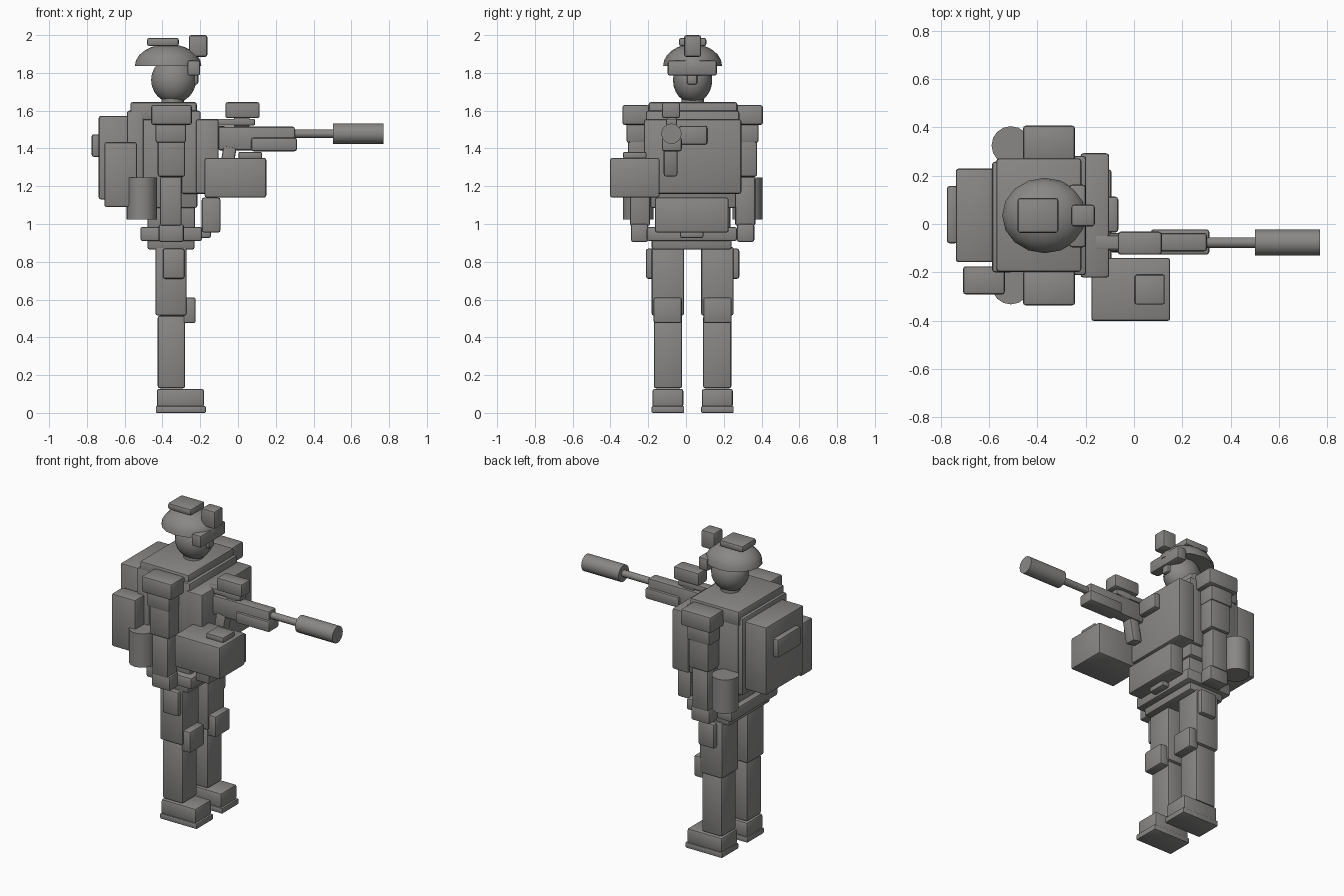
import bpy, bmesh, math
from mathutils import Matrix, Vector

if "Cube" in bpy.data.objects:
    bpy.data.objects.remove(bpy.data.objects["Cube"])

MID = 0.035  # y of the figure's plane of symmetry

grey = bpy.data.materials.new("grey")
grey.diffuse_color = (0.25, 0.245, 0.24, 1)
grey.use_nodes = True
grey.node_tree.nodes["Principled BSDF"].inputs["Base Color"].default_value = grey.diffuse_color


def finish(name, bm, angle=40):
    mesh = bpy.data.meshes.new(name)
    bm.to_mesh(mesh)
    bm.free()
    mesh.materials.append(grey)
    ob = bpy.data.objects.new(name, mesh)
    bpy.context.collection.objects.link(ob)
    bpy.ops.object.select_all(action='DESELECT')
    ob.select_set(True)
    bpy.context.view_layer.objects.active = ob
    bpy.ops.object.shade_smooth_by_angle(angle=math.radians(angle))
    return ob


def box(name, x, y, z, bevel=0.012, tilt=0):
    """Bevelled block given by its (min, max) on each axis."""
    size = Vector((x[1] - x[0], y[1] - y[0], z[1] - z[0]))
    mid = Vector((x[0] + x[1], y[0] + y[1], z[0] + z[1])) / 2
    bm = bmesh.new()
    bmesh.ops.create_cube(bm, size=1)
    bmesh.ops.scale(bm, vec=size, verts=bm.verts)
    bmesh.ops.bevel(bm, geom=bm.edges[:], offset=min(bevel, min(size) * 0.3),
                    segments=2, profile=0.5, affect='EDGES')
    bmesh.ops.transform(bm, matrix=Matrix.Translation(mid) @ Matrix.Rotation(math.radians(tilt), 4, 'Y'),
                        verts=bm.verts)
    return finish(name, bm)


def pair(name, x, y, z, bevel=0.012):
    """Block on the right side and its mirror on the left."""
    box("right_" + name, x, y, z, bevel)
    box("left_" + name, x, (2 * MID - y[1], 2 * MID - y[0]), z, bevel)


def cylinder(name, centre, radius, length, axis='Z', sides=16):
    bm = bmesh.new()
    bmesh.ops.create_cone(bm, cap_ends=True, segments=sides, radius1=radius,
                          radius2=radius, depth=length)
    turn = Matrix.Rotation(math.pi / 2, 4, 'Y') if axis == 'X' else Matrix()
    bmesh.ops.transform(bm, matrix=Matrix.Translation(centre) @ turn, verts=bm.verts)
    return finish(name, bm)


def ball(name, centre, radii, segments, rings, dome=False):
    bm = bmesh.new()
    bmesh.ops.create_uvsphere(bm, u_segments=segments, v_segments=rings, radius=1)
    if dome:  # keep the upper half and close it
        cut = bmesh.ops.bisect_plane(bm, geom=bm.verts[:] + bm.edges[:] + bm.faces[:], dist=1e-4,
                                     plane_co=(0, 0, 0), plane_no=(0, 0, 1), clear_inner=True)
        bmesh.ops.holes_fill(bm, edges=[e for e in bm.edges if e.is_boundary])
    bmesh.ops.scale(bm, vec=radii, verts=bm.verts)
    bmesh.ops.translate(bm, vec=centre, verts=bm.verts)
    return finish(name, bm)


# Legs
pair("sole", (-0.435, -0.17), (-0.182, -0.01), (0, 0.036), 0.006)
pair("boot", (-0.43, -0.18), (-0.178, -0.014), (0.03, 0.127))
pair("shin", (-0.425, -0.28), (-0.17, -0.02), (0.13, 0.515))
pair("thigh", (-0.437, -0.272), (-0.182, -0.01), (0.515, 0.88))
pair("knee_pad", (-0.29, -0.224), (-0.172, -0.022), (0.475, 0.612))
pair("thigh_pouch", (-0.398, -0.283), (-0.212, -0.165), (0.71, 0.87))

# Waist
box("pelvis", (-0.48, -0.23), (-0.182, 0.242), (0.865, 0.96))
box("belt", (-0.517, -0.19), (-0.208, 0.27), (0.91, 0.985))
box("buckle", (-0.2, -0.143), (-0.033, 0.093), (0.925, 0.967))
box("abdomen", (-0.48, -0.228), (-0.165, 0.235), (0.96, 1.12))
box("belly_pouch", (-0.192, -0.093), (-0.165, 0.226), (0.955, 1.14))

# Torso and vest
box("torso", (-0.56, -0.215), (-0.19, 0.265), (1.085, 1.58))
box("vest_yoke", (-0.57, -0.218), (-0.198, 0.272), (1.55, 1.645))
box("vest_front", (-0.3, -0.198), (-0.212, 0.282), (1.16, 1.6))
box("chest_plate", (-0.222, -0.103), (-0.222, 0.293), (1.16, 1.555))
box("back_plate", (-0.588, -0.5), (-0.2, 0.258), (1.1, 1.6))
box("chest_pouch", (-0.115, -0.065), (-0.035, 0.113), (1.42, 1.52))

# Backpack
box("backpack", (-0.738, -0.57), (-0.158, 0.23), (1.13, 1.572))
box("backpack_pocket", (-0.775, -0.73), (-0.08, 0.158), (1.355, 1.475))
box("side_pouch", (-0.708, -0.535), (-0.292, -0.175), (1.09, 1.433))
for side, y in (("right", -0.253), ("left", 0.325)):
    cylinder(side + "_canister", (-0.51, y, 1.135), 0.08, 0.22)

# Arms
pair("shoulder_pad", (-0.46, -0.244), (-0.337, -0.195), (1.525, 1.63))
pair("shoulder", (-0.437, -0.275), (-0.315, -0.2), (1.43, 1.54))
pair("upper_arm", (-0.425, -0.28), (-0.307, -0.19), (1.25, 1.5))
pair("forearm", (-0.414, -0.298), (-0.297, -0.19), (0.99, 1.25))
pair("hand", (-0.42, -0.287), (-0.292, -0.2), (0.905, 1.0))

# Head and helmet
cylinder("neck", (-0.345, MID, 1.65), 0.06, 0.1)
ball("head", (-0.341, MID, 1.762), (0.119, 0.104, 0.122), 16, 12)
ball("helmet", (-0.37, MID, 1.837), (0.176, 0.156, 0.115), 16, 12, dome=True)
box("helmet_pad", (-0.482, -0.313), (-0.037, 0.108), (1.942, 1.985))
box("helmet_sight", (-0.26, -0.162), (-0.01, 0.08), (1.885, 2.0))
box("goggles", (-0.268, -0.2), (-0.097, 0.163), (1.785, 1.866))
box("nose_guard", (-0.26, -0.21), (0.005, 0.06), (1.738, 1.795))

# Gun
G = -0.077
box("receiver", (-0.105, 0.302), (-0.113, -0.037), (1.39, 1.515))
box("handguard", (0.07, 0.312), (-0.127, -0.022), (1.385, 1.457))
box("stock", (-0.16, 0.09), (-0.105, -0.048), (1.522, 1.557), 0.006)
box("optic", (-0.067, 0.115), (-0.127, -0.032), (1.56, 1.645))
box("optic_mount", (-0.02, 0.06), (-0.1, -0.05), (1.5, 1.57), 0.006)
box("grip", (-0.09, -0.02), (-0.118, -0.045), (1.255, 1.41), tilt=10)
cylinder("barrel", (0.4, G, 1.478), 0.022, 0.22, 'X')
cylinder("muzzle", (0.636, G, 1.478), 0.054, 0.268, 'X')

# Side crate with lid plate
box("crate", (-0.177, 0.15), (-0.402, -0.14), (1.14, 1.35))
box("crate_lid", (0.003, 0.127), (-0.333, -0.21), (1.345, 1.382), 0.008)
